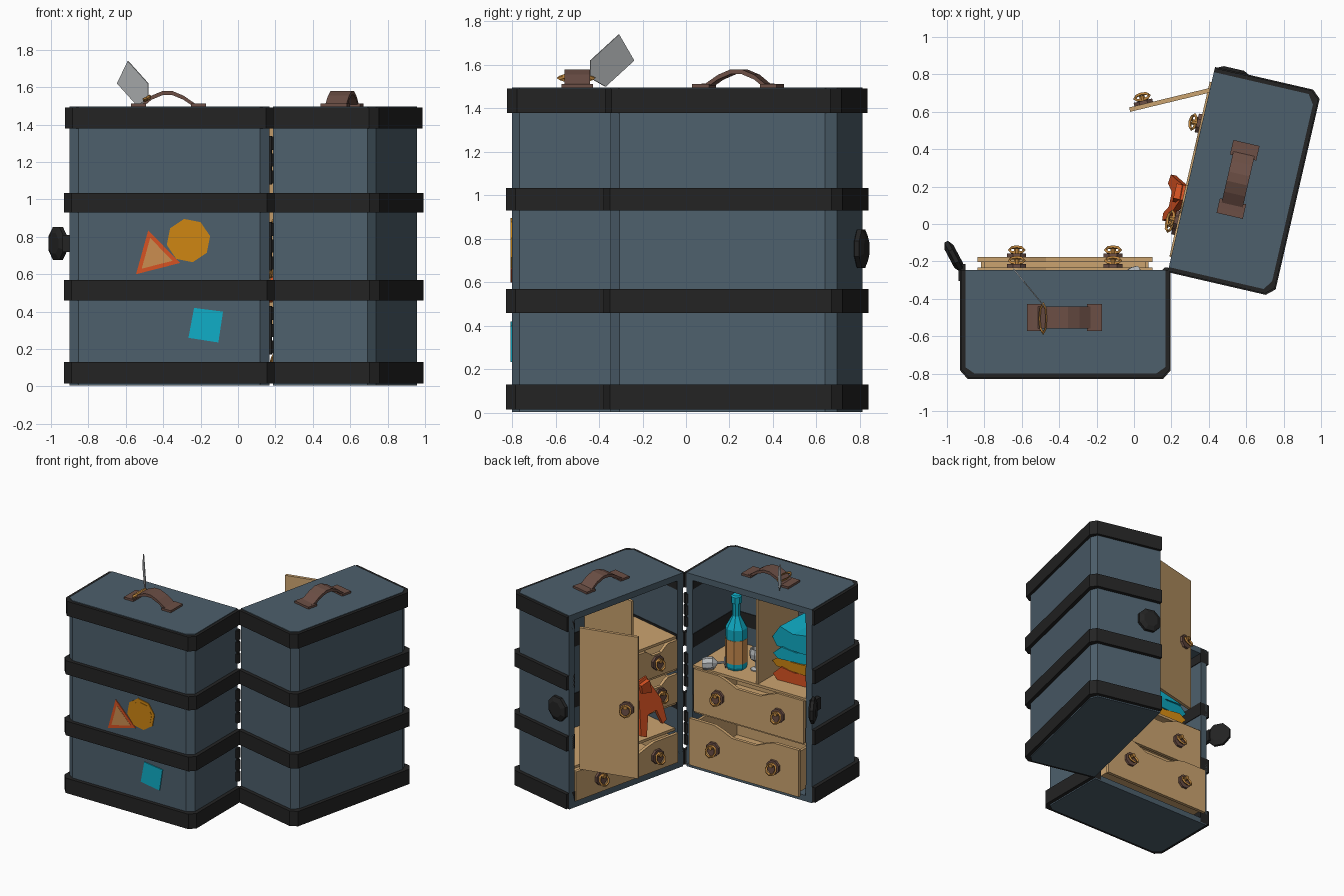
import bpy, bmesh, math
from mathutils import Matrix, Vector

if "Cube" in bpy.data.objects:
    bpy.data.objects.remove(bpy.data.objects["Cube"], do_unlink=True)


def material(name, *rgb):
    m = bpy.data.materials.new(name)
    m.use_nodes = True
    m.diffuse_color = (*rgb, 1)
    m.node_tree.nodes["Principled BSDF"].inputs["Base Color"].default_value = (*rgb, 1)
    return m


BLUE = material("slate blue", .074, .115, .15)
BLACK = material("black", .017, .017, .017)
WOOD = material("light wood", .6, .37, .16)
BROWN = material("brown leather", .15, .078, .06)
GOLD = material("brass", .52, .24, .05)
ORANGE = material("orange", .62, .24, .006)
RED = material("red", .68, .085, .016)
CYAN = material("cyan", .005, .42, .57)
TAN = material("tan", .6, .27, .08)
GREY = material("pale grey", .47, .49, .5)


def frame(o, a, b, c=(0, 0, 1)):
    """Matrix whose columns are the axes a, b, c and the origin o."""
    return Matrix([(a[i], b[i], c[i], o[i]) for i in range(3)] + [(0, 0, 0, 1)])


# Trunk halves: local x runs from the hinge, local y runs from the opening to the back
HINGE = (.183, -.245, 0)
ca, sa = math.cos(math.radians(13)), math.sin(math.radians(13))
LEFT = frame(HINGE, (-1, 0, 0), (0, -1, 0))
RIGHT = frame(HINGE, (sa, ca, 0), (ca, -sa, 0))
WORLD = Matrix.Identity(4)
UPRIGHT = frame((0, 0, 0), (1, 0, 0), (0, 0, 1), (0, 1, 0))  # draws in x-z, extrudes in y


def finish(name, bm, mat, m):
    bm.transform(m)
    bmesh.ops.recalc_face_normals(bm, faces=bm.faces)
    me = bpy.data.meshes.new(name)
    bm.to_mesh(me)
    bm.free()
    me.materials.append(mat)
    ob = bpy.data.objects.new(name, me)
    bpy.context.collection.objects.link(ob)
    return ob


def prism(name, mat, m, pts, lo, hi):
    bm = bmesh.new()
    a, b = ([bm.verts.new((x, y, h)) for x, y in pts] for h in (lo, hi))
    bm.faces.new(a)
    bm.faces.new(b)
    for i in range(len(pts)):
        j = (i + 1) % len(pts)
        bm.faces.new((a[i], a[j], b[j], b[i]))
    return finish(name, bm, mat, m)


def box(name, mat, m, x, y, z):
    return prism(name, mat, m, [(x[0], y[0]), (x[1], y[0]), (x[1], y[1]), (x[0], y[1])], *z)


def ngon(cx, cy, r, n=8, turn=.39):
    return [(cx + r * math.cos(turn + math.tau * i / n), cy + r * math.sin(turn + math.tau * i / n))
            for i in range(n)]


def lathe(name, mat, m, profile, n=8):
    bm = bmesh.new()
    rings = [[bm.verts.new((x, y, z)) for x, y in ngon(0, 0, r, n)] for r, z in profile]
    for a, b in zip(rings, rings[1:]):
        for i in range(n):
            j = (i + 1) % n
            bm.faces.new((a[i], a[j], b[j], b[i]))
    bm.faces.new(rings[0])
    bm.faces.new(rings[-1])
    return finish(name, bm, mat, m)


def torus(name, mat, m, major, minor):
    bpy.ops.mesh.primitive_torus_add(major_segments=8, minor_segments=4,
                                     major_radius=major, minor_radius=minor)
    ob = bpy.context.object
    ob.name = name
    ob.data.transform(m)
    if m.determinant() < 0:
        ob.data.flip_normals()
    ob.data.materials.append(mat)


T = Matrix.Translation
LENGTH, DEPTH = 1.085, .555


def outline(grow, thick, cu, cv):
    """U-shaped section with chamfered outer corners."""
    a, b, d = .015 - grow, LENGTH + grow, DEPTH + grow
    outer = [(a, 0), (a, d - cv), (a + cu, d), (b - cu, d), (b, d - cv), (b, 0)]
    return outer, [(b - thick, 0), (b - thick, d - thick), (a + thick, d - thick), (a + thick, 0)]


def pull(name, m, u, v, z):
    """Eight-sided plate with a hanging ring."""
    prism(name + "_plate", BROWN, m @ UPRIGHT, ngon(u, z, .055), v - .018, v)
    prism(name + "_stud", GOLD, m @ UPRIGHT, ngon(u, z + .02, .016), v - .045, v - .015)
    tilt = T((u, v - .038, z - .008)) @ Matrix.Rotation(math.radians(65), 4, "X")
    torus(name + "_ring", GOLD, m @ tilt, .04, .009)


def drawer(name, m, u, z, v, pulls, back=.46):
    """Open drawer with a scooped front."""
    (a, b), (lo, hi) = u, z
    c, w, dip = (a + b) / 2, (b - a) * .27, min(.06, (hi - lo) * .22)
    front = [(a, lo), (b, lo), (b, hi), (c + w, hi), (c + w * .75, hi - dip * .35), (c + w * .4, hi - dip),
             (c - w * .4, hi - dip), (c - w * .75, hi - dip * .35), (c - w, hi), (a, hi)]
    prism(name + "_front", WOOD, m @ UPRIGHT, front, v, v + .025)
    v1 = v + .025
    box(name + "_base", WOOD, m, (a + .02, b - .02), (v1, back), (lo + .02, lo + .04))
    for i, s in enumerate((a + .02, b - .04)):
        box(f"{name}_side_{i}", WOOD, m, (s, s + .02), (v1, back), (lo + .02, hi - .03))
    box(name + "_back", WOOD, m, (a + .02, b - .02), (back, back + .02), (lo + .02, hi - .03))
    for i, p in enumerate(pulls):
        pull(f"{name}_pull_{i}", m, p, v, (lo + hi) / 2)


# Shells, straps and carrying handles, the same on both halves
arch = [(-.2, .012), (-.14, .014), (-.08, .055), (-.02, .08), (.03, .08), (.09, .055), (.14, .014), (.2, .012)]
handle = [(x, 1.5 + h) for x, h in arch] + [(x, 1.478 + h) for x, h in reversed(arch)]
for side, m in (("left", LEFT), ("right", RIGHT)):
    outer, inner = outline(0, .05, .05, .035)
    prism(side + "_shell", BLUE, m, outer + inner, .05, 1.45)
    prism(side + "_floor", BLUE, m, outer, .005, .05)
    prism(side + "_top", BLUE, m, outer, 1.45, 1.497)
    for i, (lo, hi, g) in enumerate(((.015, .13, .028), (.46, .57, .028), (.93, 1.035, .028), (1.38, 1.492, .022))):
        o, n = outline(g, g + .055, .04, .045)
        prism(f"{side}_strap_{i}", BLACK, m, o + n, lo, hi)
    place = m @ T((.555, .255, 0))
    prism(side + "_handle", BROWN, place @ UPRIGHT, handle, -.058, .058)
    for i, x in enumerate((-.2, .12)):
        box(f"{side}_handle_pad_{i}", BROWN, place, (x, x + .08), (-.072, .072), (1.49, 1.513))

# Hinge barrels
for i, z in enumerate((.3, .75, 1.21)):
    prism(f"hinge_{i}", BLACK, T((.172, -.25, 0)), ngon(0, 0, .012), z - .13, z + .13)
    for k in (-.09, 0, .09):
        prism(f"hinge_{i}_knuckle_{k}", BLACK, T((.172, -.25, 0)), ngon(0, 0, .02), z + k - .035, z + k + .035)

# Clasp halves
stud = [(.06, -.025), (.095, -.01), (.095, .012), (.06, .028)]
n = Vector((-.88, -.47, 0)).normalized()
lathe("left_clasp", BLACK, frame((-.962, -.172, .765), n.cross((0, 0, 1)), (0, 0, 1), n), stud)
box("left_clasp_arm", BLACK, LEFT, (1.085, 1.12), (-.03, .06), (.72, .81))
lathe("right_clasp", BLACK, RIGHT @ frame((1.1, .1, .755), (0, 1, 0), (0, 0, 1), (1, 0, 0)), stud)

# Luggage stickers on the front
def sticker(name, mat, pts, y):
    prism(name, mat, UPRIGHT, pts, y, -.798)


tri = [Vector(p) for p in ((-.48, .835), (-.545, .6), (-.31, .66))]
mid = sum(tri, Vector((0, 0))) / 3
sticker("triangle_sticker", RED, tri, -.806)
sticker("triangle_sticker_centre", TAN, [mid + (p - mid) * .7 for p in tri], -.8075)
sticker("round_sticker", ORANGE, ngon(-.265, .78, .118, 8, .2), -.806)
sticker("round_sticker_centre", ORANGE, ngon(-.265, .78, .095, 8, .2), -.8075)
sticker("square_sticker", CYAN, [(-.235, .42), (-.08, .4), (-.105, .235), (-.265, .26)], -.807)

# Luggage tag and its ring
prism("tag", GREY, frame((-.48, -.44, 0), (-.635, .772, 0), (0, 0, 1), (.772, .635, 0)),
      [(0, 1.54), (0, 1.62), (.17, 1.74), (.26, 1.62), (.09, 1.5)], -.003, .003)
torus("tag_ring", GOLD, T((-.486, -.505, 1.54)) @ Matrix.Rotation(-.5, 4, "Y") @ Matrix.Diagonal((.28, 1, 1, 1)), .078, .011)

# Left half: drawers, shelf and divider
drawer("lower_drawer", LEFT, (.085, 1.02), (.06, .42), -.068, (.295, .81))
drawer("upper_drawer", LEFT, (.085, 1.02), (.45, .78), -.012, (.295, .81))
box("drawer_rail", WOOD, LEFT, (.07, 1.03), (.02, .5), (.425, .445))
box("shelf", WOOD, LEFT, (.066, 1.034), (.005, .504), (.775, .795))
box("left_divider", WOOD, LEFT, (.6, .62), (.01, .504), (.79, 1.45))

# Bottle and glasses
at = LEFT @ T((.333, .155, .795))
lathe("bottle", CYAN, at, [(.07, 0), (.078, .02), (.078, .31), (.03, .4), (.03, .5), (.04, .5), (.04, .55), (.03, .56)])
lathe("bottle_label", TAN, at, [(.081, .05), (.081, .23)])
goblet = [(.04, 0), (.04, .008), (.009, .015), (.009, .06), (.045, .09), (.05, .13), (.04, .165), (.032, .165), (.03, .1)]
lathe("standing_glass", GREY, LEFT @ T((.47, .2, .795)), goblet)
lathe("lying_glass", GREY, LEFT @ T((.29, .09, .845)) @ Matrix.Rotation(math.radians(-98), 4, "Y")
      @ Matrix.Rotation(.5, 4, "X"), goblet)

# Folded clothes
fold = [(-.19, .4), (-.15, 0), (.16, 0), (.2, .5), (.14, 1), (0, .85), (-.12, 1.05)]
for i, (mat, z, h, turn) in enumerate(((RED, .797, .1, .05), (ORANGE, .89, .08, -.08), (CYAN, .965, .09, .1), (CYAN, 1.05, .15, -.05))):
    prism(f"folded_cloth_{i}", mat, LEFT @ T((.825, .31, z)) @ Matrix.Rotation(turn, 4, "Z") @ UPRIGHT,
          [(x * .95, y * h) for x, y in fold], -.16, .16)

# Right half: drawers, shelves and wardrobe compartment
drawer("base_drawer", RIGHT, (.07, 1.03), (.055, .28), -.01, (.27, .8))
box("wardrobe_floor", WOOD, RIGHT, (.066, 1.034), (.03, .504), (.285, .305))
box("right_divider", WOOD, RIGHT, (.47, .49), (.01, .504), (.3, 1.42))
drawer("middle_drawer", RIGHT, (.075, .465), (.52, .74), -.01, (.24,))
drawer("top_drawer", RIGHT, (.075, .465), (.78, 1.0), -.01, (.27,))
for i, z in enumerate((.495, .755, 1.0)):
    box(f"small_shelf_{i}", WOOD, RIGHT, (.066, .47), (.012, .504), (z, z + .02))
prism("clothes_rail", GREY, RIGHT @ frame((0, .2, 1.36), (0, 1, 0), (0, 0, 1), (1, 0, 0)), ngon(0, 0, .018), .49, 1.034)

# Wardrobe door, standing ajar
d = Vector((-.195, -.39, 0)).normalized()
DOOR = RIGHT @ frame((.985, 0, 0), d, (-d.y, d.x, 0))
box("wardrobe_door", WOOD, DOOR, (0, .44), (-.012, .012), (.29, 1.38))
MIRRORED = DOOR @ Matrix.Diagonal((1, -1, 1, 1))
outside = DOOR if (DOOR.to_3x3() @ Vector((0, -1, 0))).y > 0 else MIRRORED
pull("door_pull", outside, .36, -.012, .82)

# Red garment hanging out of the middle drawer
drape = [(.46, .8), (.38, .82), (.34, .74), (.27, .62), (.25, .47), (.29, .45), (.33, .56),
         (.41, .55), (.45, .4), (.5, .42), (.48, .6)]
shear = Matrix.Identity(4)
shear[1][2] = .2
prism("garment", RED, RIGHT @ T((0, -.17, 0)) @ shear @ UPRIGHT, drape, -.015, .015)
prism("garment_fold", RED, RIGHT @ UPRIGHT, [(.36, .7), (.45, .72), (.46, .78), (.38, .8)], -.06, .12)
